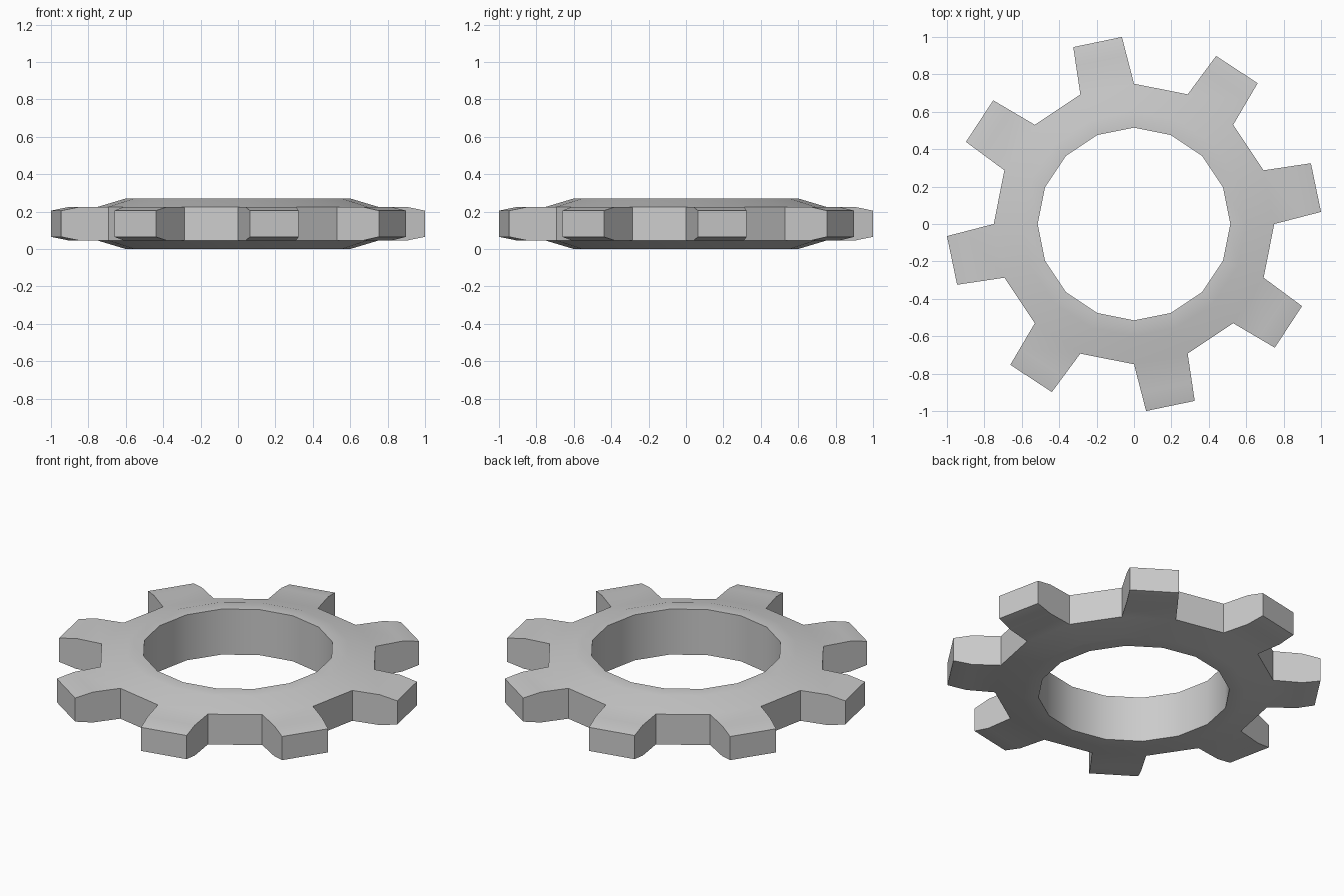
import bpy, bmesh
from math import cos, sin, pi
from mathutils import Vector

if "Cube" in bpy.data.objects:
    bpy.data.objects.remove(bpy.data.objects["Cube"])

SIDES = 16
MID = 0.135  # half height, the gear mirrors about this plane
# ring cross-section: (radius, half thickness)
PROFILE = [(0.515, -0.135), (0.60, -0.135), (0.75, -0.09),
           (0.75, 0.09), (0.60, 0.135), (0.515, 0.135)]

bm = bmesh.new()

# sixteen-sided ring
rings = []
for i in range(SIDES):
    a = 2 * pi * i / SIDES
    rings.append([bm.verts.new((r * cos(a), r * sin(a), MID + h)) for r, h in PROFILE])
outer = []
n = len(PROFILE)
for i in range(SIDES):
    p, q = rings[i], rings[(i + 1) % SIDES]
    for j in range(n):
        k = (j + 1) % n
        f = bm.faces.new((p[j], q[j], q[k], p[k]))
        if j == 2 and i % 2 == 0:
            outer.append((i, f))


def section(i, t, half):
    """Four corners of a tooth section, fraction t of the way to the tip."""
    corners = []
    for step, tip_r, tip_a in ((0, 1.002, 3.7), (1, 1.0, 18.95)):
        a = 2 * pi * (i + step) / SIDES
        b = 2 * pi * i / SIDES + tip_a * pi / 180
        base = Vector((0.75 * cos(a), 0.75 * sin(a), 0))
        tip = Vector((tip_r * cos(b), tip_r * sin(b), 0))
        corners.append(base.lerp(tip, t))
    c, d = corners
    return [bm.verts.new((v.x, v.y, MID + h))
            for v, h in ((c, -half), (d, -half), (d, half), (c, half))]


# eight teeth growing out of every second outer face
for i, f in outer:
    loop = list(f.verts)
    bm.faces.remove(f)
    for t, half in ((0.61, 0.09), (1.0, 0.07)):
        new = section(i, t, half)
        for j in range(4):
            k = (j + 1) % 4
            bm.faces.new((loop[j], loop[k], new[k], new[j]))
        loop = new
    bm.faces.new(loop)

bmesh.ops.recalc_face_normals(bm, faces=bm.faces)
mesh = bpy.data.meshes.new("gear_ring")
bm.to_mesh(mesh)
bm.free()
gear = bpy.data.objects.new("gear_ring", mesh)
bpy.context.collection.objects.link(gear)
bpy.context.view_layer.objects.active = gear
gear.select_set(True)
bpy.ops.object.shade_smooth_by_angle(angle=pi / 6)
